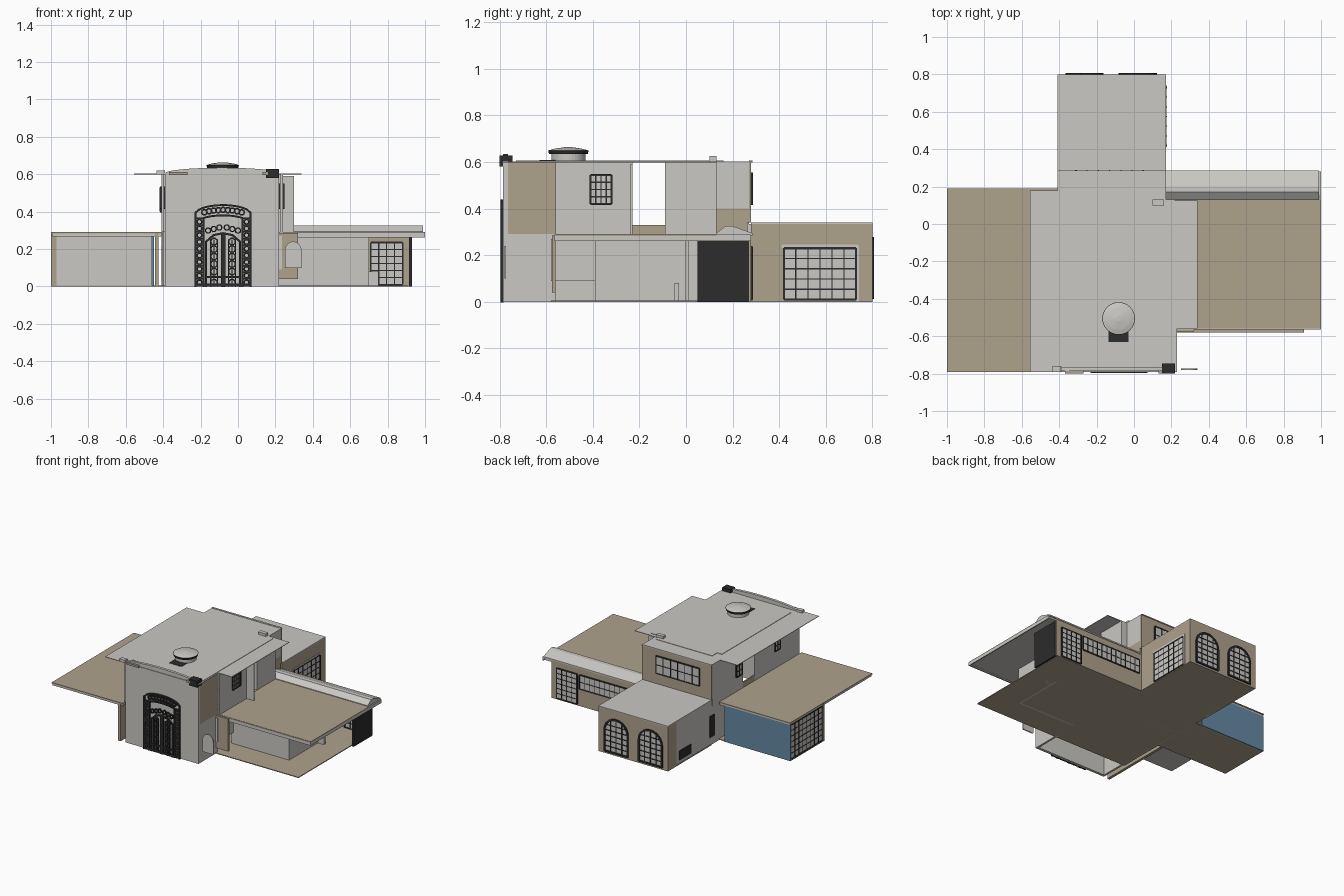
import bpy, bmesh, math
from mathutils import Matrix, Vector

if "Cube" in bpy.data.objects:
    bpy.data.objects.remove(bpy.data.objects["Cube"])

def mat(name, c):
    m = bpy.data.materials.new(name)
    m.diffuse_color = (*c, 1)
    m.use_nodes = True
    m.node_tree.nodes["Principled BSDF"].inputs["Base Color"].default_value = m.diffuse_color
    return m

GREY = mat("light grey plaster", (.59, .58, .55))
TAN = mat("tan stone", (.43, .36, .265))
DARK = mat("dark iron", (.025, .025, .026))
BLUE = mat("blue wall", (.13, .25, .36))

def finish(name, bm, m):
    bmesh.ops.recalc_face_normals(bm, faces=bm.faces)
    me = bpy.data.meshes.new(name)
    bm.to_mesh(me)
    bm.free()
    me.materials.append(m)
    ob = bpy.data.objects.new(name, me)
    bpy.context.collection.objects.link(ob)
    return ob

def boxes(name, m, *specs):
    """One object from boxes given as x0,x1,y0,y1,z0,z1."""
    bm = bmesh.new()
    for x0, x1, y0, y1, z0, z1 in specs:
        mtx = Matrix.Translation(((x0 + x1) / 2, (y0 + y1) / 2, (z0 + z1) / 2)) @ \
            Matrix.Diagonal((x1 - x0, y1 - y0, z1 - z0, 1))
        bmesh.ops.create_cube(bm, size=1, matrix=mtx)
    return finish(name, bm, m)

def prism(name, m, pts, axis, a, b):
    """Extrude a 2D outline along x (pts are y,z), y (x,z) or z (x,y)."""
    def place(p):
        return {'x': (a, p[0], p[1]), 'y': (p[0], a, p[1]), 'z': (p[0], p[1], a)}[axis]
    bm = bmesh.new()
    f = bm.faces.new([bm.verts.new(place(p)) for p in pts])
    g = bmesh.ops.extrude_face_region(bm, geom=[f])
    d = Vector({'x': (b - a, 0, 0), 'y': (0, b - a, 0), 'z': (0, 0, b - a)}[axis])
    bmesh.ops.translate(bm, verts=[v for v in g['geom'] if isinstance(v, bmesh.types.BMVert)], vec=d)
    return finish(name, bm, m)

def arch(u0, u1, z0, spring, rise, n=16):
    """Outline with a rounded top."""
    c, r = (u0 + u1) / 2, (u1 - u0) / 2
    return [(u0, z0)] + [(c - r * math.cos(math.pi * i / n), spring + rise * math.sin(math.pi * i / n))
                         for i in range(n + 1)] + [(u1, z0)]

def window(name, axis, p, u0, u1, z0, z1, nu, nz, t=.009, depth=.016):
    """Light pane plate with a dark grid of bars, in the plane axis = p."""
    def place(a0, a1, b0, b1, d):
        return (p - d, p + d, a0, a1, b0, b1) if axis == 'x' else (a0, a1, p - d, p + d, b0, b1)
    boxes(name + "_pane", GREY, place(u0, u1, z0, z1, depth - .003))
    bars = []
    for i in range(nu + 1):
        u = u0 + (u1 - u0) * i / nu
        h = t if i in (0, nu) else t * .6
        bars.append(place(u - h / 2, u + h / 2, z0, z1, depth))
    for i in range(nz + 1):
        z = z0 + (z1 - z0) * i / nz
        h = t if i in (0, nz) else t * .6
        bars.append(place(u0, u1, z - h / 2, z + h / 2, depth - .001))
    boxes(name + "_bars", DARK, *bars)

def strip(bm, pts, w, y0, y1):
    """Flat bar of width w following points in the x,z plane."""
    for (xa, za), (xb, zb) in zip(pts, pts[1:]):
        L = math.hypot(xb - xa, zb - za)
        mtx = Matrix.Translation(((xa + xb) / 2, (y0 + y1) / 2, (za + zb) / 2)) @ \
            Matrix.Rotation(-math.atan2(zb - za, xb - xa), 4, 'Y') @ Matrix.Diagonal((L + w * .5, y1 - y0, w, 1))
        bmesh.ops.create_cube(bm, size=1, matrix=mtx)

def ring(bm, x, z, r, w, y0, y1, n=10):
    strip(bm, [(x + r * math.cos(2 * math.pi * i / n), z + r * math.sin(2 * math.pi * i / n))
               for i in range(n + 1)], w, y0, y1)

# Floors
boxes("floor", TAN, (-.40, .91, -.58, .28, 0, .006), (-1, -.40, -.22, .18, 0, .006),
      (-.41, .17, .28, .80, 0, .006))

# Back room
boxes("back_room_walls", TAN, (-.41, .17, .78, .80, 0, .335), (.15, .17, .28, .78, 0, .335),
      (-.41, -.39, .70, .78, 0, .335))
boxes("back_room_side_wall", GREY, (-.405, -.39, .19, .70, 0, .335))
boxes("back_room_roof", GREY, (-.41, .17, .28, .80, .332, .34))
boxes("side_wall_openings", DARK, (-.41, -.40, .52, .66, .03, .10), (-.41, -.40, .24, .30, .06, .22))
window("grid_window", 'x', .16, .42, .73, .01, .23, 6, 5)
boxes("grid_window_surround", GREY, (.165, .174, .41, .74, .232, .246), (.165, .174, .732, .742, 0, .24))
for i, c in enumerate((.02, -.265)):
    o = arch(c - .095, c + .095, .02, .18, .09)
    prism(f"arch_pane_{i}", GREY, o, 'y', .797, .803)
    bm = bmesh.new()
    strip(bm, o + [o[0]], .014, .795, .808)
    for k in (-.5, 0, .5):
        strip(bm, [(c + k * .095, .02), (c + k * .095, .18 + .09 * math.sqrt(1 - k * k))], .007, .797, .806)
    for z in (.06, .10, .14, .18, .22):
        h = .095 * math.sqrt(1 - max(0, (z - .18) / .09) ** 2)
        strip(bm, [(c - h, z), (c + h, z)], .007, .797, .806)
    finish(f"arch_bars_{i}", bm, DARK)

# Right wing
boxes("right_back_wall", TAN, (.17, .925, .262, .28, 0, .29))
window("tall_back_window", 'y', .271, .71, .88, .01, .235, 4, 6)
window("row_back_window", 'y', .271, .19, .69, .13, .235, 12, 2)
boxes("right_end_panel", DARK, (.915, .93, .05, .27, 0, .28))
boxes("right_inner_walls", GREY, (.22, .70, -.39, -.375, .0, .27), (.685, .70, -.375, .0, 0, .27),
      (.68, .75, -.05, -.03, 0, .08), (.22, .235, -.58, -.39, .09, .27))
boxes("right_wing_roof", TAN, (.22, 1, -.56, .13, .283, .29))
boxes("right_roof_fascia", GREY, (.22, 1, -.565, -.555, .262, .288), (.992, 1, -.56, .28, .262, .288),
      (.22, .992, -.555, .28, .270, .282))
prism("right_back_eave", GREY, [(.13, .285), (.13, .295), (.17, .325), (.20, .325), (.285, .295), (.285, .285)],
      'x', .17, .99)

# Left wing
boxes("left_blue_wall", BLUE, (-1, -.45, .175, .185, 0, .272))
boxes("left_inner_walls", GREY, (-.97, -.46, -.22, -.205, 0, .28), (-.97, -.46, .165, .175, 0, .272))
boxes("left_corner_post", TAN, (-1, -.97, -.22, -.20, 0, .28), (-.445, -.425, -.79, -.22, 0, .285))
window("left_end_window", 'x', -.988, -.20, .175, .01, .265, 8, 6, depth=.011)
boxes("left_wing_roof", TAN, (-1, -.41, -.79, .19, .282, .29))
boxes("left_roof_underside", GREY, (-.995, -.41, -.785, .185, .268, .282))

# Entrance front with a gently arched top
prism("entrance_front", GREY, arch(-.39, .22, 0, .605, .03), 'y', -.785, -.765)
boxes("entrance_side_lower", GREY, (-.39, -.375, -.765, -.22, 0, .29), (.205, .22, -.765, -.56, 0, .29))
boxes("entrance_side_stone", TAN, (.205, .22, -.765, -.56, .29, .60), (.22, .32, -.575, -.56, .04, .285),
      (-.37, -.27, -.80, -.785, .597, .612), (.13, .16, -.80, -.785, .597, .612))
prism("side_arch_plate", GREY, arch(.25, .34, .10, .19, .05), 'y', -.78, -.772)

# Iron double door
DX, Y0, Y1 = -.08, -.797, -.784
bm = bmesh.new()
def top(x):
    return .385 + .05 * math.sqrt(max(0, 1 - ((x - DX) / .15) ** 2))
for half, drop in ((.147, 0), (.105, .055)):
    xs = [DX - half + 2 * half * i / 14 for i in range(15)]
    strip(bm, [(xs[0], 0)] + [(x, top(x) - drop) for x in xs] + [(xs[-1], 0)], .010, Y0, Y1)
for s in (-1, 1):
    for i in range(10):                       # scroll border at both sides
        z = .022 + .036 * i
        ring(bm, DX + s * .126, z, .013, .008, Y0, Y1)
        strip(bm, [(DX + s * .112, z + .018), (DX + s * .140, z + .018)], .008, Y0, Y1)
    for i in range(3):                        # scrolls above the leaves
        ring(bm, DX + s * (.02 + .03 * i), .315 - .008 * i, .014, .007, Y0, Y1)
    strip(bm, [(DX + s * .090, 0), (DX + s * .090, .24), (DX + s * .05, .275), (DX, .285)], .011, Y0, Y1)
    strip(bm, [(DX + s * .006, 0), (DX + s * .006, .28)], .012, Y0, Y1)
    for k in (.030, .048, .066):
        strip(bm, [(DX + s * k, 0), (DX + s * k, .25)], .006, Y0, Y1)
    for z in (.02, .08, .12, .16, .20, .24):
        ring(bm, DX + s * .048, z, .018, .007, Y0, Y1)
    strip(bm, [(DX + s * .01, .05), (DX + s * .09, .05)], .012, Y0, Y1)
    strip(bm, [(DX + s * .01, .008), (DX + s * .147, .008)], .016, Y0, Y1)
for i in range(9):                            # scrolls along the arch
    x = DX - .1 + .025 * i
    ring(bm, x, top(x) - .026, .014, .008, Y0, Y1)
finish("iron_door", bm, DARK)

# Upper storey walls, open between the front and back parts
boxes("upper_walls", GREY, (.225, .24, -.56, -.23, .29, .60), (.24, .30, -.24, -.23, .29, .59),
      (-.41, -.395, -.765, -.23, .29, .60), (-.41, -.395, -.09, .27, .29, .60),
      (-.41, .22, -.09, -.075, .29, .60), (-.41, .24, -.24, -.23, .29, .60),
      (.205, .22, -.09, .13, .29, .60), (.155, .17, .13, .27, .40, .60), (.17, .22, .12, .13, .29, .60))
boxes("upper_back_wall", TAN, (-.41, .17, .265, .28, .34, .60), (.155, .17, .13, .265, .29, .40),
      (-.41, -.40, -.23, -.09, .29, .33))
window("upper_back_window", 'y', .272, -.31, .05, .42, .55, 6, 2)
window("upper_side_window", 'x', .2325, -.41, -.32, .42, .545, 4, 4)
window("upper_left_window_a", 'x', -.4025, -.53, -.47, .42, .53, 2, 3)
window("upper_left_window_b", 'x', -.4025, -.07, -.01, .40, .52, 2, 3)
boxes("lower_core_walls", GREY, (-.40, -.385, -.22, .28, 0, .29), (-.385, .22, .0, .012, 0, .29))

# Thin flat upper roof and its raised panel
prism("upper_roof", GREY, [(-.555, -.79), (.23, -.79), (.23, -.56), (.34, -.56), (.34, .125), (.17, .125),
                           (.17, .285), (-.41, .285), (-.41, .18), (-.555, .18)], 'z', .599, .603)
prism("roof_panel", GREY, [(-.37, -.73), (.22, -.73), (.22, .10), (.14, .10), (.14, .16), (-.33, .16),
                           (-.33, .10), (-.37, .10)], 'z', .603, .606)
boxes("roof_edges", GREY, (-.435, -.39, -.79, -.76, .60, .62), (-.41, .16, .27, .285, .60, .606),
      (.10, .16, .10, .13, .60, .625))
boxes("roof_vent", DARK, (.15, .22, -.80, -.745, .58, .628), (-.135, -.03, -.63, -.56, .603, .608))

# Roof dome
def disc(name, m, r1, r2, z0, z1):
    bm = bmesh.new()
    bmesh.ops.create_cone(bm, cap_ends=True, segments=32, radius1=r1, radius2=r2, depth=z1 - z0,
                          matrix=Matrix.Translation((-.082, -.505, (z0 + z1) / 2)))
    finish(name, bm, m)
disc("dome_base", GREY, .073, .073, .60, .634)
disc("dome_rim", DARK, .083, .087, .634, .650)
disc("dome_lower_cap", GREY, .085, .06, .650, .657)
disc("dome_upper_cap", GREY, .06, .015, .657, .664)
